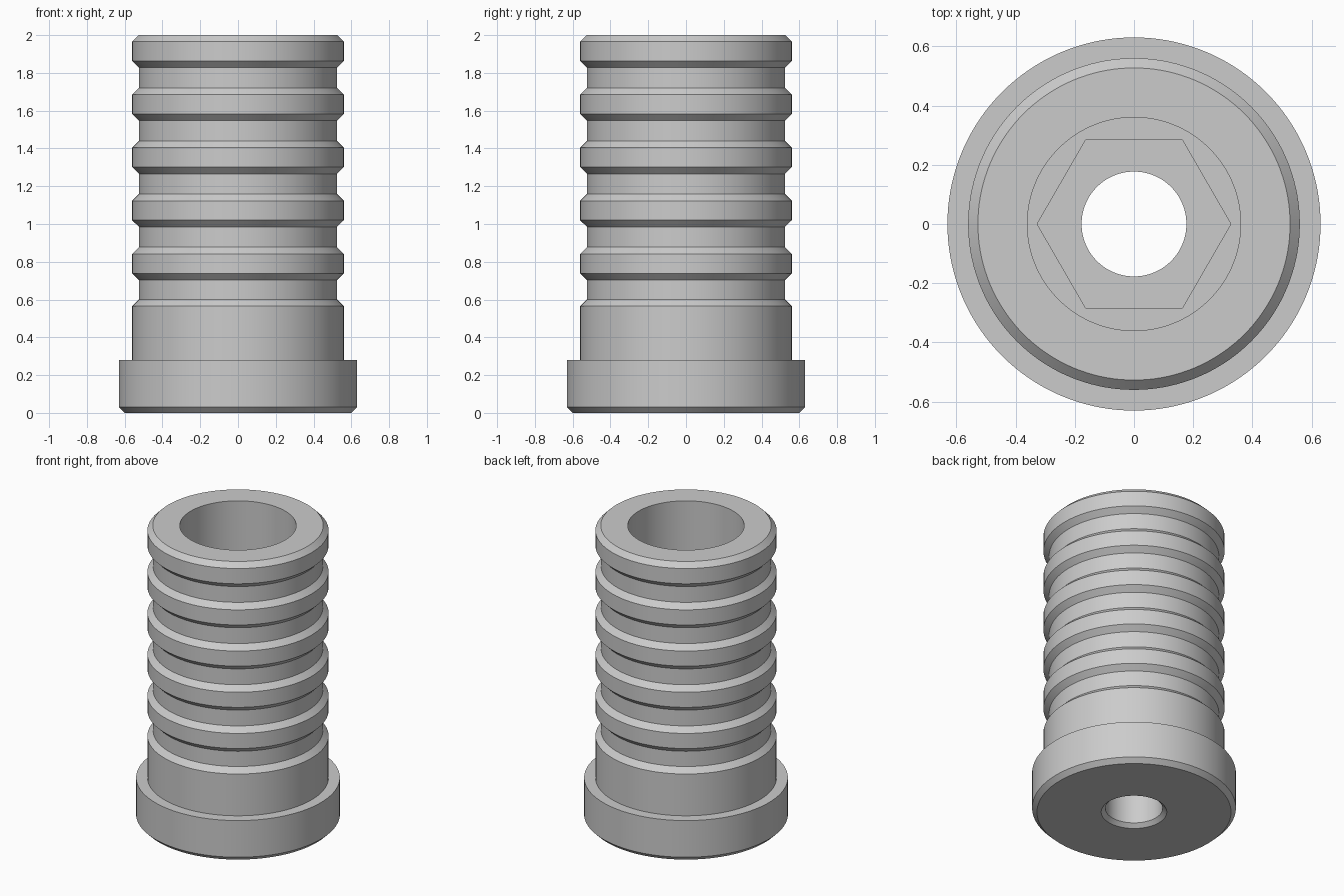
import bpy
import bmesh
from math import pi, cos, sin

cube = bpy.data.objects.get("Cube")
if cube:
    bpy.data.objects.remove(cube, do_unlink=True)

SEGMENTS = 144
BODY, GROOVE, CHAMFER = 0.56, 0.525, 0.035

grey = bpy.data.materials.new("plain grey")
grey.use_nodes = True
colour = (0.6, 0.6, 0.6, 1)
grey.diffuse_color = colour
grey.node_tree.nodes["Principled BSDF"].inputs["Base Color"].default_value = colour


def hexagon_radius(corner, angle):
    """Distance to a hexagon side, with corners on the x axis."""
    return corner * cos(pi / 6) / cos(angle % (pi / 3) - pi / 6)


def add_ring(bm, radius, z, hexagonal=False):
    ring = []
    for i in range(SEGMENTS):
        a = 2 * pi * i / SEGMENTS
        r = hexagon_radius(radius, a) if hexagonal else radius
        ring.append(bm.verts.new((r * cos(a), r * sin(a), z)))
    return ring


# Flange and plain lower collar
profile = [(0.6, 0), (0.63, 0.03), (0.63, 0.28), (BODY, 0.28),
           (BODY, 0.565), (GROOVE, 0.6)]

# Five chamfered ribs separated by grooves
for i in range(5):
    z = 0.704 + 0.281 * i
    profile += [(GROOVE, z), (BODY, z + CHAMFER),
                (BODY, z + 0.138), (GROOVE, z + 0.138 + CHAMFER)]
profile[-2:] = [(BODY, 1.967), (0.527, 2)]

# Wide bore, hexagonal nut pocket and chamfered through hole
profile += [(0.36, 2), (0.36, 0.56), (0.327, 0.56, True), (0.327, 0.28, True),
            (0.177, 0.28), (0.177, 0.025), (0.203, 0)]

# Loft the rings into one closed shell
bm = bmesh.new()
rings = [add_ring(bm, *point) for point in profile]
for lower, upper in zip(rings, rings[1:] + rings[:1]):
    for i in range(SEGMENTS):
        j = (i + 1) % SEGMENTS
        bm.faces.new((lower[i], lower[j], upper[j], upper[i]))
bmesh.ops.recalc_face_normals(bm, faces=bm.faces)

mesh = bpy.data.meshes.new("ribbed_sleeve")
bm.to_mesh(mesh)
bm.free()
mesh.materials.append(grey)
sleeve = bpy.data.objects.new("ribbed_sleeve", mesh)
bpy.context.collection.objects.link(sleeve)

bpy.ops.object.select_all(action="DESELECT")
sleeve.select_set(True)
bpy.context.view_layer.objects.active = sleeve
bpy.ops.object.shade_smooth_by_angle(angle=pi / 6)
